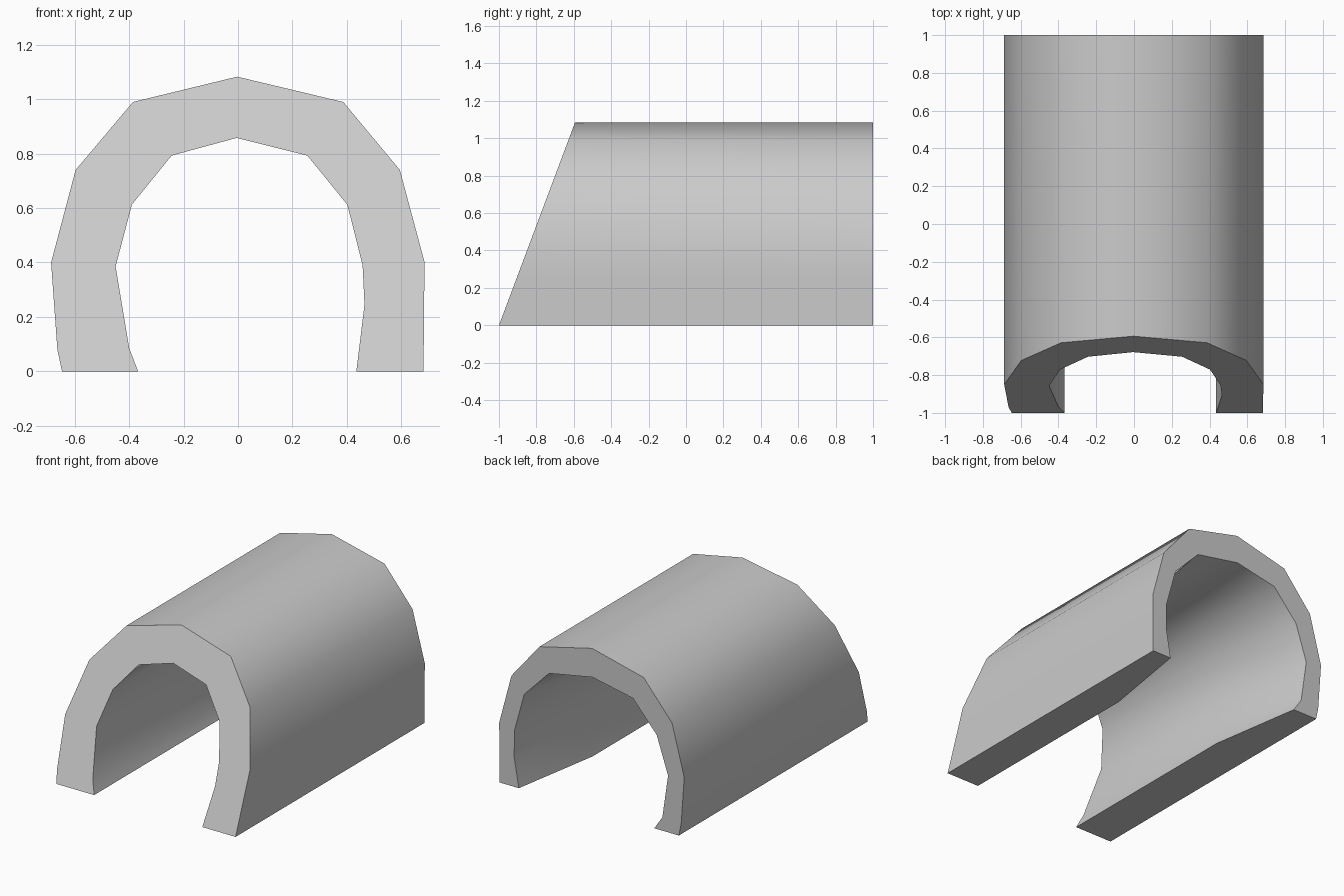
import bpy, bmesh, math

if "Cube" in bpy.data.objects:
    bpy.data.objects.remove(bpy.data.objects["Cube"])

# Cross-sections (x, z), from the left foot over the crown to the right foot
OUTER = [(-.647, 0), (-.664, .08), (-.687, .4), (-.597, .74), (-.386, .99), (-.003, 1.083),
         (.387, .99), (.595, .74), (.686, .4), (.684, .25), (.682, 0)]
INNER = [(-.367, 0), (-.4, .085), (-.45, .385), (-.39, .613), (-.244, .793), (-.005, .858),
         (.255, .793), (.402, .612), (.458, .39), (.465, .245), (.435, 0)]
INNER_BACK = [(-.465, 0), (-.525, .09), (-.567, .38), (-.483, .63), (-.306, .83), (-.005, .89),
              (.316, .83), (.5, .64), (.572, .38), (.575, .2), (.54, 0)]
FLARE_Y = .37  # where the tunnel starts to widen

bm = bmesh.new()


def ring(profile, y, lean=0):
    return [bm.verts.new((x, y + z * lean, z)) for x, z in profile]


def bridge(a, b):
    for i in range(len(a) - 1):
        bm.faces.new((a[i], a[i + 1], b[i + 1], b[i]))


# The front end leans back with height, the back end is upright
outer_front, outer_back = ring(OUTER, -1, .375), ring(OUTER, 1)
inner_front = ring(INNER, -1, .375)
inner_mid = ring(INNER, FLARE_Y)
inner_back = ring(INNER_BACK, 1)

# Outer shell, end walls, straight tunnel and flared tunnel
loops = [inner_mid, inner_front, outer_front, outer_back, inner_back, inner_mid]
for a, b in zip(loops, loops[1:]):
    bridge(a, b)

# Undersides of the two feet
for k in (0, -1):
    bm.faces.new([loop[k] for loop in loops[:-1]])

bmesh.ops.recalc_face_normals(bm, faces=bm.faces)
mesh = bpy.data.meshes.new("tunnel_arch")
bm.to_mesh(mesh)
bm.free()
arch = bpy.data.objects.new("tunnel_arch", mesh)
bpy.context.collection.objects.link(arch)

# Smooth curved walls, crisp ends
bpy.context.view_layer.objects.active = arch
arch.select_set(True)
bpy.ops.object.shade_smooth_by_angle(angle=math.radians(42))
